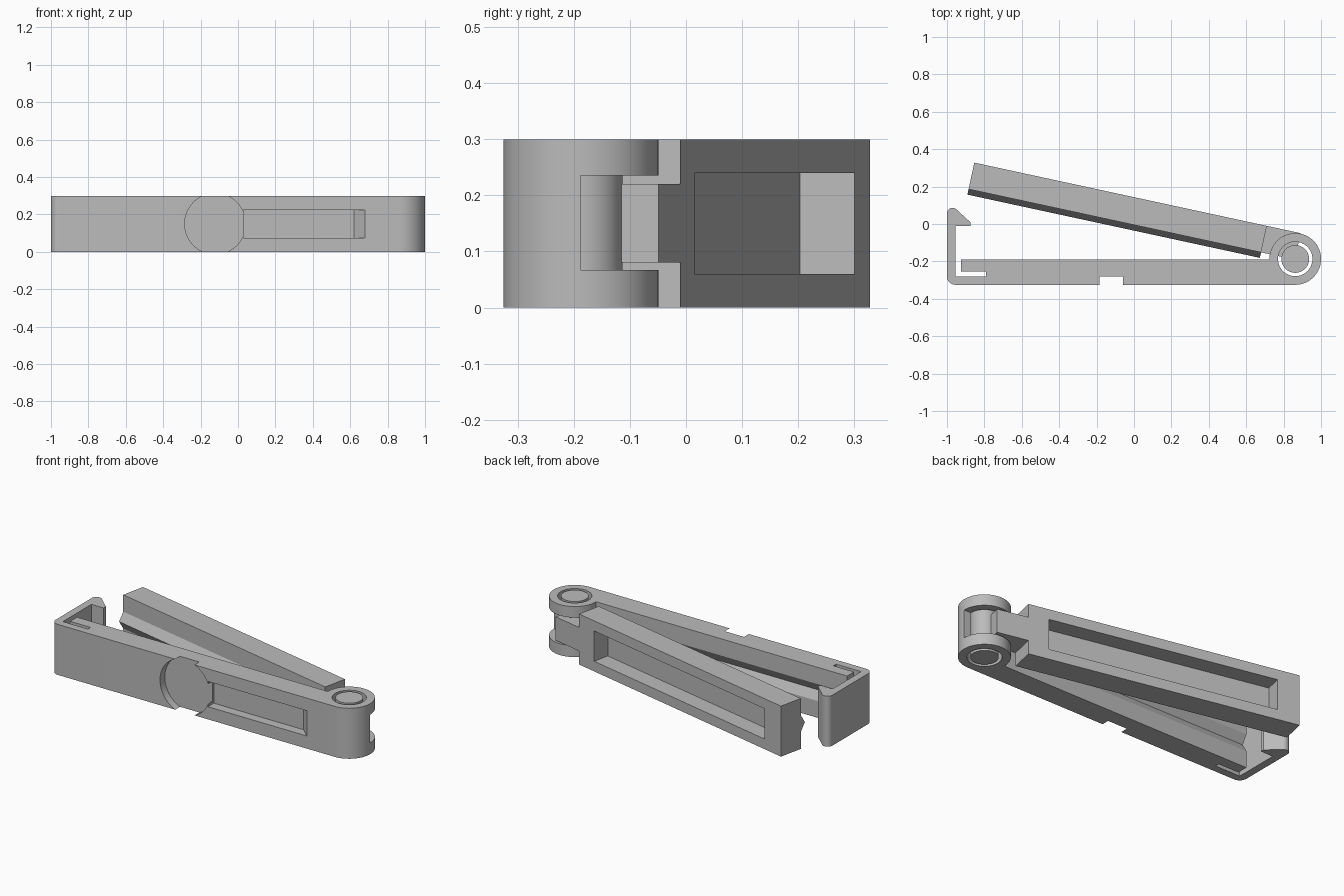
import bpy, bmesh
from math import cos, sin, pi, radians
from mathutils import Matrix

old = bpy.data.objects.get("Cube")
if old:
    bpy.data.objects.remove(old, do_unlink=True)

H = 0.3                      # overall height
HINGE = (0.862, -0.187)      # hinge axis

grey = bpy.data.materials.new("plain_grey")
grey.use_nodes = True
grey.diffuse_color = (0.5, 0.5, 0.5, 1)
grey.node_tree.nodes["Principled BSDF"].inputs["Base Color"].default_value = (0.5, 0.5, 0.5, 1)


def arc(center, r, start, end, n=24):
    angles = [radians(start + (end - start) * i / n) for i in range(n + 1)]
    return [(center[0] + r * cos(a), center[1] + r * sin(a)) for a in angles]


def circle(center, r):
    return arc(center, r, 0, 360, 72)[:-1]


def rect(a0, a1, b0, b1):
    return [(a0, b0), (a1, b0), (a1, b1), (a0, b1)]


def prism(name, profile, axis, lo, hi):
    """Extrude a 2D profile along an axis from lo to hi."""
    place = {"x": lambda a, b, t: (t, a, b),
             "y": lambda a, b, t: (a, t, b),
             "z": lambda a, b, t: (a, b, t)}[axis]
    bm = bmesh.new()
    rings = [[bm.verts.new(place(a, b, t)) for a, b in profile] for t in (lo, hi)]
    for ring in rings:
        bm.faces.new(ring)
    n = len(profile)
    for i in range(n):
        j = (i + 1) % n
        bm.faces.new((rings[0][i], rings[0][j], rings[1][j], rings[1][i]))
    bmesh.ops.recalc_face_normals(bm, faces=bm.faces)
    mesh = bpy.data.meshes.new(name)
    bm.to_mesh(mesh)
    bm.free()
    mesh.materials.append(grey)
    obj = bpy.data.objects.new(name, mesh)
    bpy.context.collection.objects.link(obj)
    return obj


def activate(obj):
    bpy.ops.object.select_all(action="DESELECT")
    obj.select_set(True)
    bpy.context.view_layer.objects.active = obj


def combine(obj, tool, operation="DIFFERENCE"):
    """Apply a boolean and discard the tool object."""
    mod = obj.modifiers.new("boolean", "BOOLEAN")
    mod.operation, mod.object, mod.solver = operation, tool, "EXACT"
    activate(obj)
    bpy.ops.object.modifier_apply(modifier=mod.name)
    bpy.data.objects.remove(tool, do_unlink=True)


# Lower arm: hinge barrel, bar, spring slit and catch hook in one outline
outline = (
    arc((-0.955, -0.28), 0.045, 180, 270, 12)
    + arc(HINGE, 0.138, -90, 180, 72)
    + [(0.724, -0.19), (-0.925, -0.19), (-0.925, -0.255), (-0.79, -0.255),
       (-0.79, -0.28), (-0.955, -0.28), (-0.955, -0.012), (-0.875, -0.012),
       (-0.875, 0.01)]
    + arc((-0.97, 0.056), 0.03, 45, 180, 16)
)
lower = prism("lower_arm", outline, "z", 0, H)

# Hinge bore and the gap between the two knuckles
combine(lower, prism("bore", circle(HINGE, 0.092), "z", -0.1, H + 0.1))
combine(lower, prism("knuckle_gap", rect(0.65, 1.1, -0.188, 0.05), "z", 0.067, 0.235))

# Sealing groove on the inner face
combine(lower, prism("groove", [(-0.22, 0.15), (-0.16, 0.05), (-0.16, 0.25)],
                     "x", -0.94, 0.7))

# Round front recess and long slot with a slanted end
combine(lower, prism("round_recess", circle((-0.122, 0.15), 0.163), "y", -0.4, -0.28))
combine(lower, prism("front_slot", [(0.03, -0.345), (0.702, -0.345), (0.62, -0.27), (0.03, -0.27)],
                     "z", 0.075, 0.225))

# Upper arm: bar with a sealing ridge, built along x then swung open
section = [(0, 0), (0, H), (-0.145, H), (-0.145, 0.2), (-0.175, 0.15),
           (-0.145, 0.1), (-0.145, 0)]
upper = prism("upper_arm", section, "x", -1.6, 0)
combine(upper, prism("back_recess", rect(-1.47, -0.12, -0.1, 0.1), "z", 0.06, 0.24))
swing = Matrix.Translation((0.71, -0.01, 0)) @ Matrix.Rotation(radians(-12.2), 4, "Z")
neck = prism("hinge_neck", rect(-0.02, 0.185, -0.145, 0), "z", 0.08, 0.22)
combine(upper, neck, "UNION")
upper.data.transform(swing)

# Hinge pin fused to the neck
combine(upper, prism("hinge_pin", circle(HINGE, 0.074), "z", 0, H), "UNION")

for obj in (lower, upper):
    activate(obj)
    bpy.ops.object.shade_smooth_by_angle(angle=radians(30))
